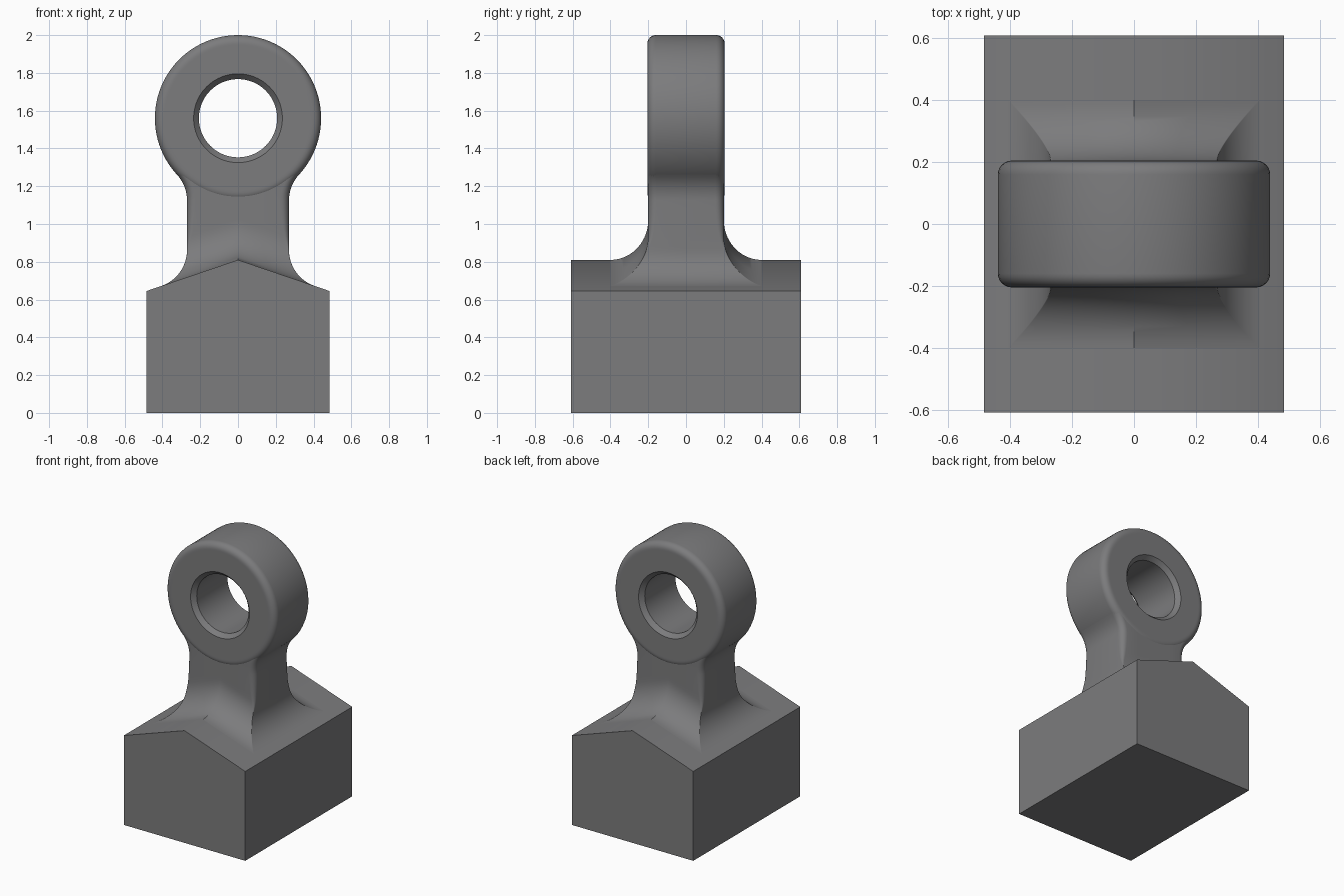
import bpy, bmesh, math

if "Cube" in bpy.data.objects:
    bpy.data.objects.remove(bpy.data.objects["Cube"], do_unlink=True)

steel = bpy.data.materials.new("dark grey steel")
steel.use_nodes = True
GREY = (0.2, 0.2, 0.205, 1)
steel.diffuse_color = GREY
steel.node_tree.nodes["Principled BSDF"].inputs["Base Color"].default_value = GREY

RIDGE, EAVE, HALF_X, HALF_Y = 0.81, 0.645, 0.485, 0.61   # block
EYE_Z, EYE_R, EYE_Y, HOLE_R = 1.56, 0.44, 0.205, 0.207   # eye
NECK_X, NECK_Y, FILLET, ROUND = 0.27, 0.2, 0.2, 0.045    # neck
SLOPE = (RIDGE - EAVE) / HALF_X


def loft(name, rings, closed=False, angle=35):
    """Skin a stack of equal rings; cap the ends unless the stack is closed."""
    bm = bmesh.new()
    loops = [[bm.verts.new(p) for p in ring] for ring in rings]
    n = len(loops[0])
    pairs = list(zip(loops, loops[1:]))
    if closed:
        pairs.append((loops[-1], loops[0]))
    else:
        bm.faces.new(loops[0])
        bm.faces.new(loops[-1])
    for a, b in pairs:
        for i in range(n):
            j = (i + 1) % n
            bm.faces.new((a[i], a[j], b[j], b[i]))
    bmesh.ops.recalc_face_normals(bm, faces=bm.faces)
    mesh = bpy.data.meshes.new(name)
    bm.to_mesh(mesh)
    bm.free()
    mesh.materials.append(steel)
    obj = bpy.data.objects.new(name, mesh)
    bpy.context.collection.objects.link(obj)
    bpy.ops.object.select_all(action='DESELECT')
    obj.select_set(True)
    bpy.context.view_layer.objects.active = obj
    bpy.ops.object.shade_smooth_by_angle(angle=math.radians(angle))
    return obj


# Base block with a shallow gabled top
gable = [(-HALF_X, 0), (HALF_X, 0), (HALF_X, EAVE), (0, RIDGE), (-HALF_X, EAVE)]
loft("base_block", [[(x, y, z) for x, z in gable] for y in (-HALF_Y, HALF_Y)], angle=40)

# Eye: a turned ring with rounded rim and chamfered bore
half = [(HOLE_R, EYE_Y - 0.03), (HOLE_R + 0.028, EYE_Y), (EYE_R - ROUND - 0.01, EYE_Y)]
for i in range(7):
    a = math.pi / 2 * (1 - i / 6)
    half.append((EYE_R - ROUND + ROUND * math.cos(a), EYE_Y - ROUND + ROUND * math.sin(a)))
section = half + [(r, -y) for r, y in reversed(half)]
SEGMENTS = 96
loft("eye_ring", [[(r * math.cos(t), y, EYE_Z + r * math.sin(t)) for r, y in section]
                  for t in (math.tau * k / SEGMENTS for k in range(SEGMENTS))], closed=True)

# Neck: follows the gable at its flared foot, then widens into the eye
CX = NECK_X + FILLET
LOW_Z = RIDGE - SLOPE * CX + FILLET * math.hypot(1, SLOPE)
HIGH_Z = EYE_Z - math.sqrt((EYE_R + FILLET) ** 2 - CX ** 2)
JOIN_Z = EYE_Z - (EYE_Z - HIGH_Z) * EYE_R / (EYE_R + FILLET)
FOOT = FILLET * math.hypot(1, SLOPE)


def smooth(v):
    v = min(max(v, 0), 1)
    return v * v * (3 - 2 * v)


def half_width(u):
    if u > HIGH_Z:
        return CX - math.sqrt(FILLET ** 2 - (u - HIGH_Z) ** 2)
    if u > LOW_Z + SLOPE * NECK_X:
        return NECK_X
    d = max(u, RIDGE) - LOW_Z
    a, b = 1 + SLOPE ** 2, CX + SLOPE * d
    return (b - math.sqrt(max(b * b - a * (CX ** 2 + d * d - FILLET ** 2), 0))) / a


def half_depth(u):
    t = min(max((u - RIDGE) / FOOT, 0), 1)
    return NECK_Y + FILLET * (1 - math.sqrt(1 - (1 - t) ** 2))


def neck_ring(u):
    w, d = half_width(u), half_depth(u)
    c = 0.002 + (ROUND - 0.002) * smooth((u - 0.92) / 0.2)
    k = SLOPE * (1 - smooth((u - RIDGE - FOOT) / (HIGH_Z - RIDGE - FOOT)))
    arc = [(w - c + c * math.cos(a), d - c + c * math.sin(a))
           for a in (math.pi / 2 * i / 6 for i in range(7))]
    side = [(w, 0)] + arc + [(w * 0.5, d)]
    mirrored = [(-x, y) for x, y in reversed(side)]
    top = side + [(0, d)] + mirrored
    outline = top + [(x, -y) for x, y in reversed(top[1:-1])]
    return [(x, y, u - k * abs(x)) for x, y in outline]


rows = [RIDGE - 0.02] + [RIDGE + FOOT * (i / 16) ** 2 for i in range(17)]
rows += [RIDGE + FOOT + (HIGH_Z - RIDGE - FOOT) * i / 4 for i in range(1, 5)]
rows += [HIGH_Z + (JOIN_Z - HIGH_Z) * i / 10 for i in range(1, 11)]
loft("neck", [neck_ring(u) for u in rows])
